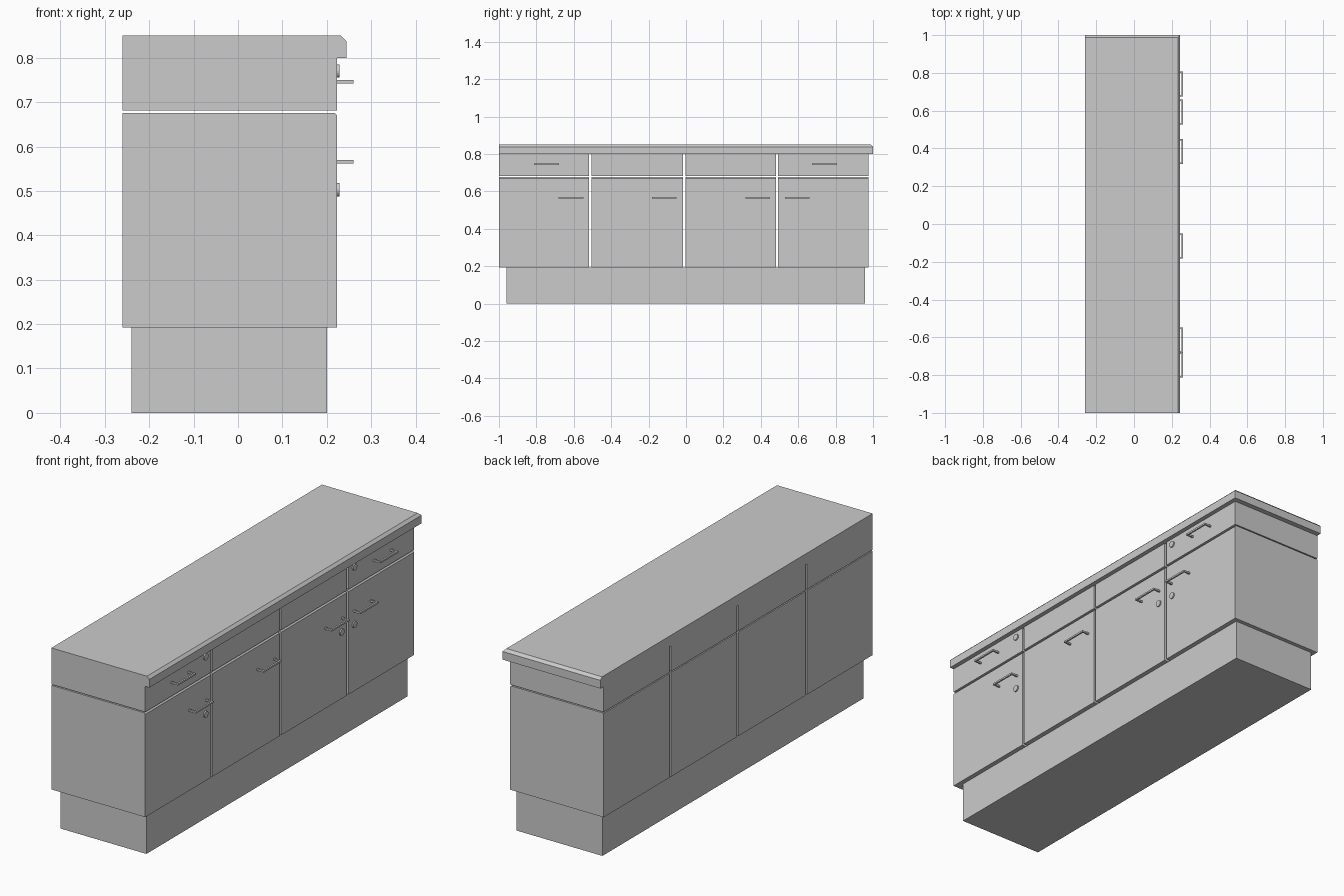
import bpy, bmesh, math
from mathutils import Vector, Matrix

if "Cube" in bpy.data.objects:
    bpy.data.objects.remove(bpy.data.objects["Cube"])

FRONT = 0.223   # x of door fronts
BACK = -0.26    # x of the flush back


def finish(name, bm):
    bmesh.ops.recalc_face_normals(bm, faces=bm.faces)
    me = bpy.data.meshes.new(name)
    bm.to_mesh(me)
    bm.free()
    ob = bpy.data.objects.new(name, me)
    bpy.context.collection.objects.link(ob)
    return ob


def box(name, lo, hi, bevel=0.0, sides=""):
    """Box between two corners; bevels the top edges on the +x / +y sides."""
    lo, hi = Vector(lo), Vector(hi)
    bm = bmesh.new()
    bmesh.ops.create_cube(bm, size=1)
    for v in bm.verts:
        v.co = Vector([(lo[i] + hi[i]) / 2 + v.co[i] * (hi[i] - lo[i]) for i in range(3)])

    def on(e, axis):
        return all(abs(v.co[axis] - hi[axis]) < 1e-5 for v in e.verts)

    edges = [e for e in bm.edges if on(e, 2) and any(on(e, "xy".index(s)) for s in sides)]
    if edges:
        bmesh.ops.bevel(bm, geom=edges, offset=bevel, segments=1, affect='EDGES', profile=0.5)
    return finish(name, bm)


def handle(name, y, z, w=0.132, t=0.008):
    """U-shaped pull: flat profile extruded upwards."""
    a, b = FRONT - 0.002, 0.26
    h = w / 2
    pts = [(a, -h), (b, -h), (b, h), (a, h), (a, h - t), (b - t, h - t), (b - t, t - h), (a, t - h)]
    bm = bmesh.new()
    face = bm.faces.new([bm.verts.new((px, y + py, z - t / 2)) for px, py in pts])
    ext = bmesh.ops.extrude_face_region(bm, geom=[face])
    top = [g for g in ext["geom"] if isinstance(g, bmesh.types.BMVert)]
    bmesh.ops.translate(bm, verts=top, vec=(0, 0, t))
    return finish(name, bm)


def lock(name, y, z):
    """Small round lock disc facing +x."""
    bm = bmesh.new()
    m = Matrix.Translation((FRONT + 0.002, y, z)) @ Matrix.Rotation(math.pi / 2, 4, 'Y')
    bmesh.ops.create_cone(bm, cap_ends=True, segments=20, radius1=0.015, radius2=0.015,
                          depth=0.008, matrix=m)
    return finish(name, bm)


# Plinth and worktop
box("plinth", (-0.24, -0.96, 0), (0.201, 0.957, 0.192))
box("worktop", (BACK, -1, 0.80), (0.244, 1, 0.85), 0.012, "xy")

# Four columns, each a cupboard below and a drawer above, with open gaps between
columns = [(-1, -0.518), (-0.506, -0.015), (-0.003, 0.48), (0.493, 0.976)]
for i, (y0, y1) in enumerate(columns, 1):
    box(f"cupboard_{i}", (BACK, y0, 0.192), (FRONT, y1, 0.676), 0.006, "x")
    box(f"drawer_{i}", (BACK, y0, 0.681), (FRONT, y1, 0.80))

# Handles
for i, y in enumerate((-0.746, 0.741), 1):
    handle(f"drawer_handle_{i}", y, 0.746)
for i, y in enumerate((-0.615, -0.117, 0.383, 0.594), 1):
    handle(f"cupboard_handle_{i}", y, 0.566)

# Locks
for i, y in enumerate((-0.559, 0.535), 1):
    lock(f"drawer_lock_{i}", y, 0.77)
for i, y in enumerate((-0.559, 0.441, 0.535), 1):
    lock(f"cupboard_lock_{i}", y, 0.503)
